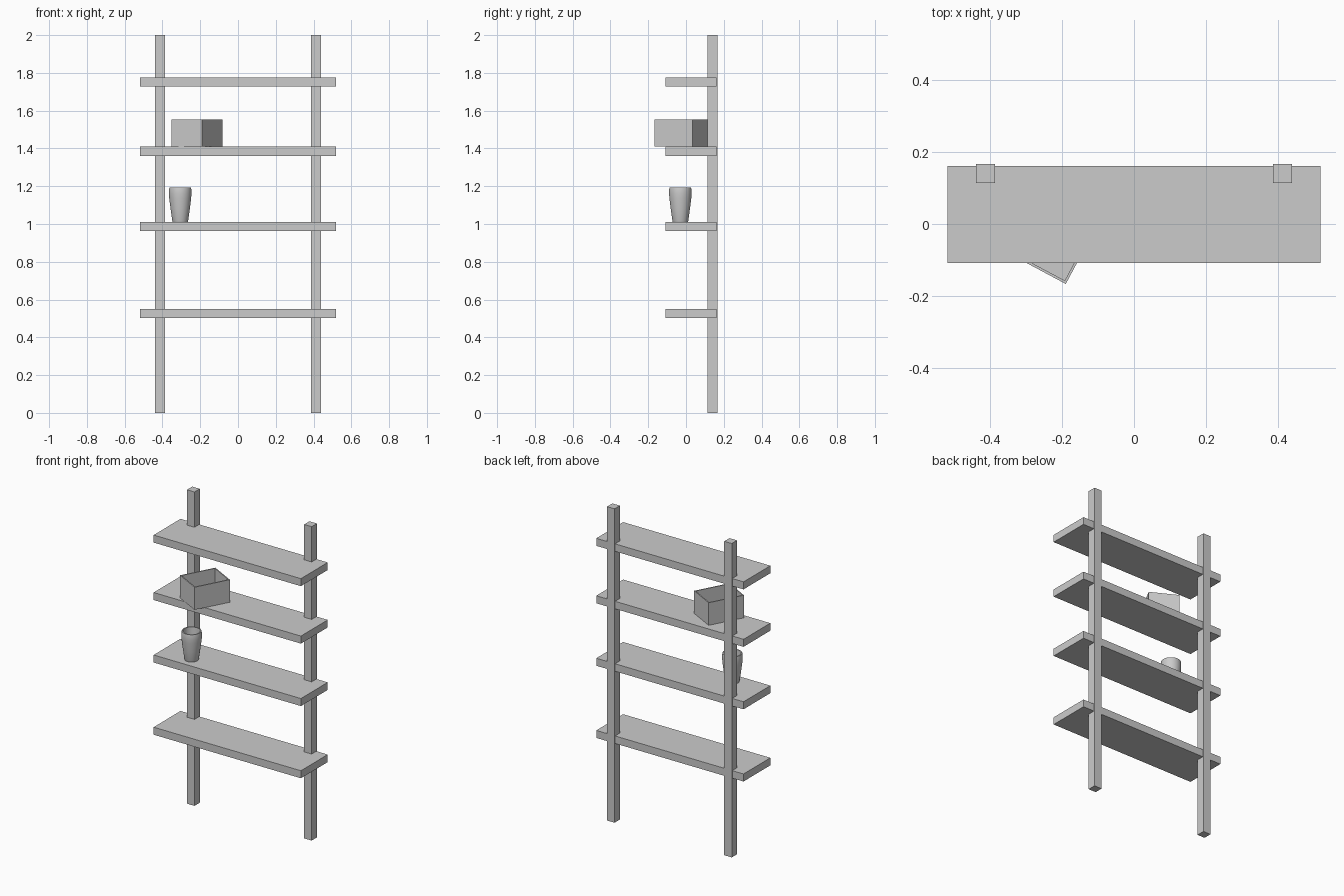
import bpy, bmesh, math
from mathutils import Matrix

if "Cube" in bpy.data.objects:
    bpy.data.objects.remove(bpy.data.objects["Cube"])


def make_object(name, bm):
    bmesh.ops.recalc_face_normals(bm, faces=bm.faces)
    mesh = bpy.data.meshes.new(name)
    bm.to_mesh(mesh)
    bm.free()
    ob = bpy.data.objects.new(name, mesh)
    bpy.context.collection.objects.link(ob)
    return ob


def block(name, x0, x1, y0, y1, z0, z1):
    bm = bmesh.new()
    m = Matrix.Translation(((x0 + x1) / 2, (y0 + y1) / 2, (z0 + z1) / 2)) @ \
        Matrix.Diagonal((x1 - x0, y1 - y0, z1 - z0, 1))
    bmesh.ops.create_cube(bm, size=1, matrix=m)
    return make_object(name, bm)


# Two upright posts at the back
for side, x in (("left", -0.413), ("right", 0.413)):
    block(side + "_post", x - 0.0265, x + 0.0265, 0.114, 0.167, 0, 2)

# Four shelves, notched through the posts
for i, top in enumerate((0.551, 1.011, 1.409, 1.775)):
    block(f"shelf_{i + 1}", -0.519, 0.519, -0.108, 0.162, top - 0.048, top)

# Open storage box, turned on the third shelf
w, d, h, t = 0.184, 0.229, 0.144, 0.01
bm = bmesh.new()
bmesh.ops.create_cube(bm, size=1, matrix=Matrix.Translation((-w / 2, d / 2, h / 2))
                      @ Matrix.Diagonal((w, d, h, 1)))
bm.faces.ensure_lookup_table()
top = max(bm.faces, key=lambda f: f.calc_center_median().z)
bmesh.ops.inset_region(bm, faces=[top], thickness=t)
inner = bmesh.ops.extrude_face_region(bm, geom=[top])
bmesh.ops.translate(bm, vec=(0, 0, t - h),
                    verts=[v for v in inner["geom"] if isinstance(v, bmesh.types.BMVert)])
if top.is_valid:
    bmesh.ops.delete(bm, geom=[top], context='FACES_ONLY')
box = make_object("storage_box", bm)
box.location = (-0.19, -0.167, 1.409)
box.rotation_euler.z = math.radians(-28.1)

# Hollow tapered vase, lathed from a profile of (radius, height)
profile = [(0, 0), (0.04, 0), (0.042, 0.006), (0.051, 0.07), (0.058, 0.125),
           (0.0595, 0.15), (0.059, 0.172), (0.057, 0.182), (0.05, 0.182),
           (0.049, 0.17), (0.048, 0.12), (0.036, 0.012), (0, 0.01)]
bm = bmesh.new()
verts = [bm.verts.new((r, 0, z)) for r, z in profile]
edges = [bm.edges.new(p) for p in zip(verts, verts[1:])]
bmesh.ops.spin(bm, geom=verts + edges, axis=(0, 0, 1), cent=(0, 0, 0),
               steps=32, angle=math.tau)
bmesh.ops.remove_doubles(bm, verts=bm.verts, dist=0.0001)
vase = make_object("vase", bm)
vase.location = (-0.306, -0.03, 1.011)
bpy.context.view_layer.objects.active = vase
vase.select_set(True)
bpy.ops.object.shade_smooth_by_angle(angle=math.radians(35))
